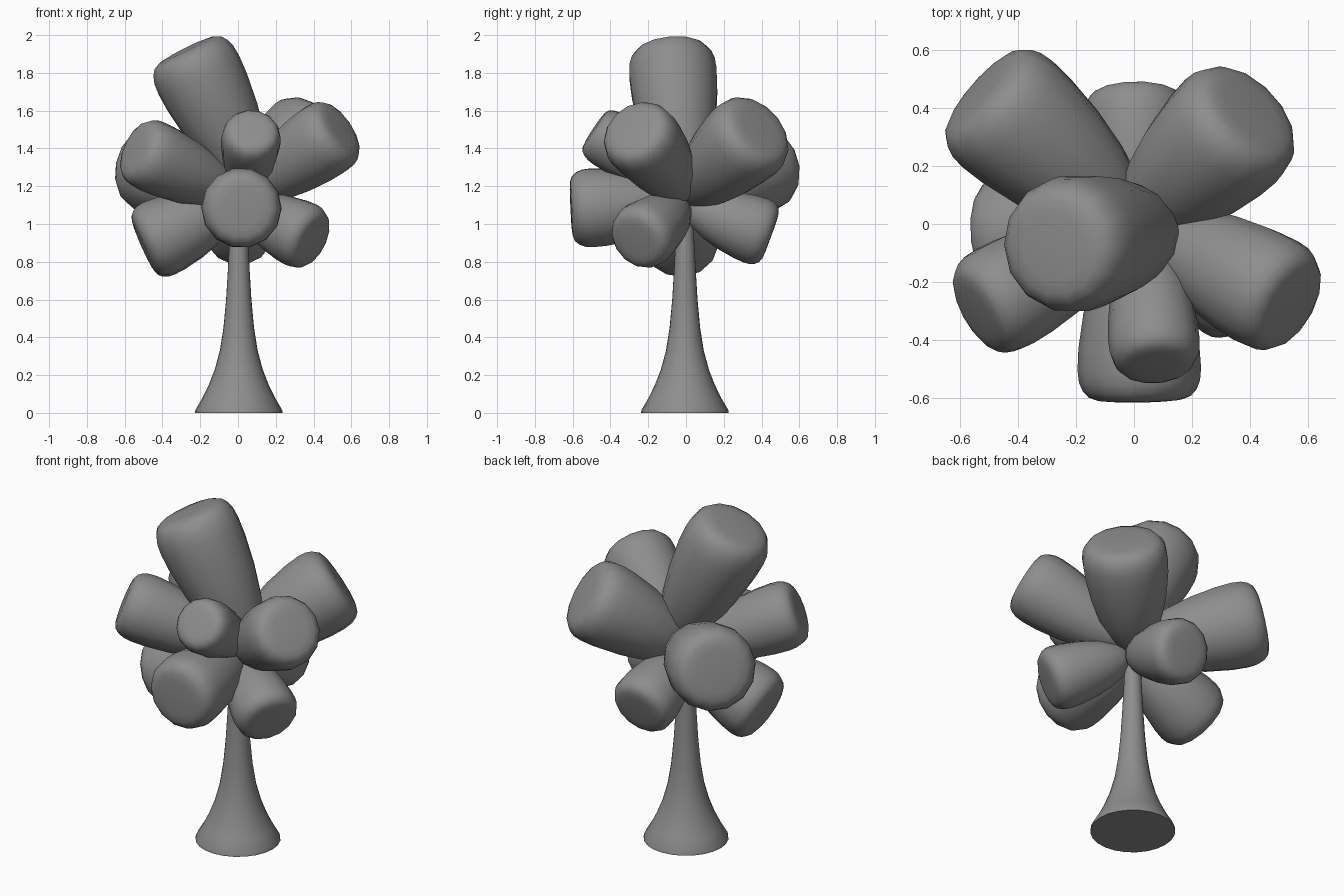
import bpy, bmesh, math
from mathutils import Vector

if "Cube" in bpy.data.objects:
    bpy.data.objects.remove(bpy.data.objects["Cube"])

# Dark grey finish
grey = bpy.data.materials.new("dark_grey")
grey.diffuse_color = (0.27, 0.27, 0.27, 1)
grey.use_nodes = True
grey.node_tree.nodes["Principled BSDF"].inputs["Base Color"].default_value = grey.diffuse_color


def lathe(name, start, end, profile, sides, crease):
    """Revolve (distance, radius) points around the axis start -> end, with capped ends."""
    start, end = Vector(start), Vector(end)
    axis = end - start
    turn = Vector((0, 0, 1)).rotation_difference(axis.normalized())
    bm = bmesh.new()
    rings = []
    for t, r in profile:
        ring = []
        for i in range(sides):
            a = 2 * math.pi * i / sides
            p = Vector((r * math.cos(a), r * math.sin(a), 0))
            ring.append(bm.verts.new(start + axis * t + turn @ p))
        rings.append(ring)
    for lo, hi in zip(rings, rings[1:]):
        for i in range(sides):
            j = (i + 1) % sides
            bm.faces.new((lo[i], lo[j], hi[j], hi[i]))
    bm.faces.new(rings[0][::-1])
    bm.faces.new(rings[-1])
    mesh = bpy.data.meshes.new(name)
    bm.to_mesh(mesh)
    bm.free()
    mesh.materials.append(grey)
    obj = bpy.data.objects.new(name, mesh)
    bpy.context.collection.objects.link(obj)
    bpy.context.view_layer.objects.active = obj
    obj.select_set(True)
    bpy.ops.object.shade_smooth_by_angle(angle=math.radians(crease))
    obj.select_set(False)
    return obj


# Flared trunk
trunk = [(0, 0.232), (0.015, 0.23), (0.08, 0.192), (0.15, 0.158), (0.23, 0.127), (0.33, 0.1),
         (0.45, 0.081), (0.6, 0.067), (0.75, 0.058), (0.9, 0.05), (1.15, 0.04)]
lathe("trunk", (0.004, -0.006, 0), (0.004, -0.006, 1), trunk, 24, 50)

# Leaf clumps: rounded clubs spreading from the crown centre
club = [(0, 0.2), (0.04, 0.37), (0.15, 0.56), (0.3, 0.74), (0.5, 0.89), (0.7, 0.98),
        (0.82, 1.0), (0.89, 0.98), (0.94, 0.92), (0.975, 0.83), (0.993, 0.7), (1.0, 0.5)]
centre = (0.0, 0.0, 1.15)
clumps = [
    ("top_clump", (0.1, -0.015, 1.17), (-0.275, -0.08, 1.925), 0.237),
    ("right_upper_clump", (0.04, 0, 1.16), (0.545, -0.28, 1.505), 0.205),
    ("front_upper_clump", (0.04, 0, 1.18), (0.075, -0.49, 1.5), 0.158),
    ("front_clump", (0.01, 0, 1.11), (0.02, -0.61, 1.08), 0.213),
    ("right_lower_clump", (0.02, -0.02, 1.1), (0.4, -0.265, 0.91), 0.18),
    ("left_lower_clump", (-0.02, 0, 1.1), (-0.505, -0.04, 0.885), 0.21),
    ("left_upper_clump", centre, (-0.545, -0.305, 1.4), 0.192),
    ("back_left_clump", centre, (-0.53, 0.46, 1.32), 0.24),
    ("back_right_clump", centre, (0.405, 0.39, 1.51), 0.237),
    ("back_lower_clump", (0.01, 0, 1.1), (0.005, 0.45, 0.935), 0.184),
]
for name, start, end, radius in clumps:
    lathe(name, start, end, [(t, r * radius) for t, r in club], 14, 80)
